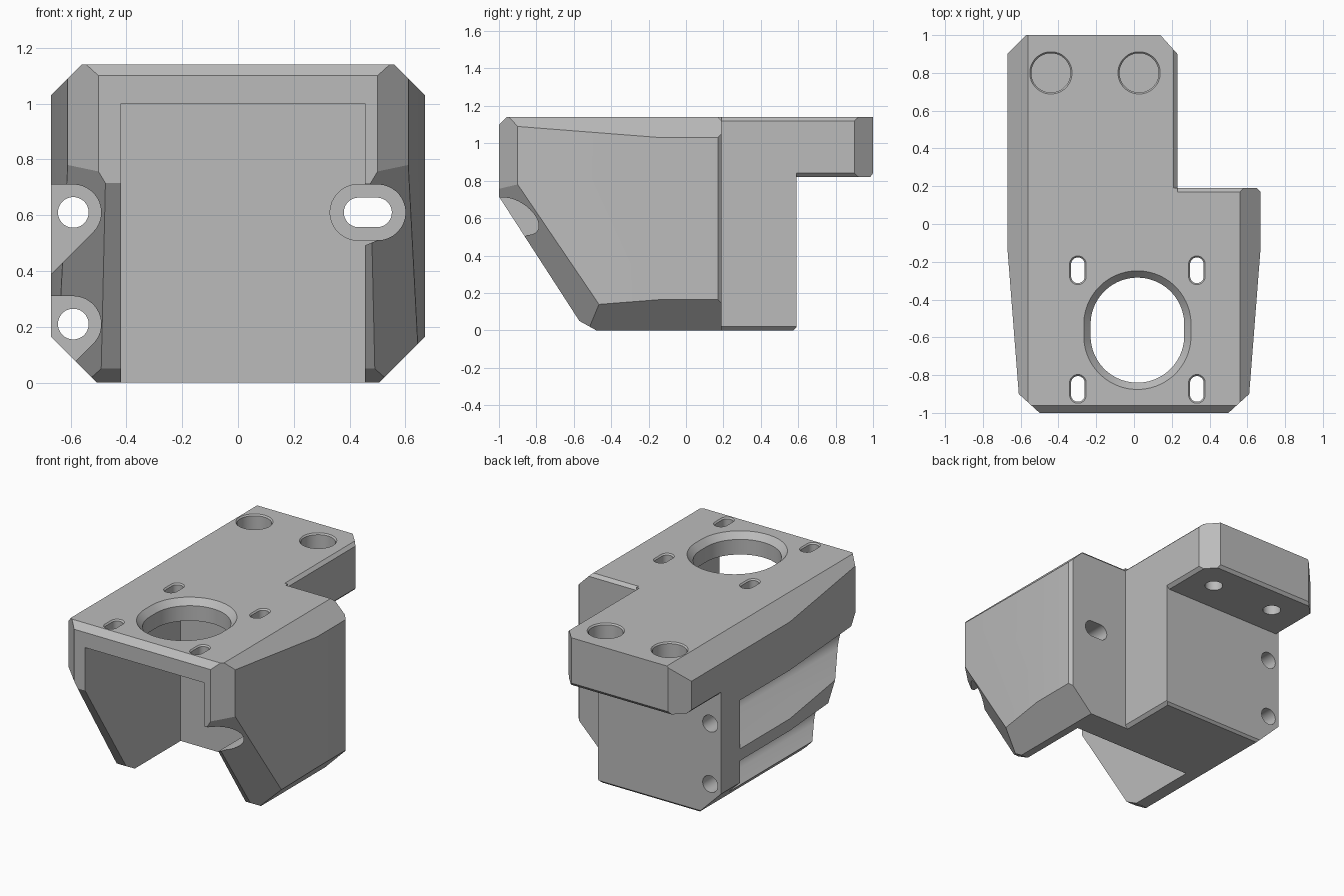
import bpy, bmesh, math
from mathutils import Vector

cube = bpy.data.objects.get("Cube")
if cube:
    bpy.data.objects.remove(cube, do_unlink=True)

grey = bpy.data.materials.new("plain_grey")
grey.use_nodes = True
COLOUR = (0.5, 0.5, 0.5, 1)
grey.diffuse_color = COLOUR
grey.node_tree.nodes["Principled BSDF"].inputs["Base Color"].default_value = COLOUR


def place(axis, p, d):
    return {"x": (d, p[0], p[1]), "y": (p[0], d, p[1]), "z": (p[0], p[1], d)}[axis]


def prism(name, axis, lo, hi, pts, end=None):
    """Solid between outline pts at lo and outline end (default pts) at hi."""
    bm = bmesh.new()
    a = [bm.verts.new(place(axis, p, lo)) for p in pts]
    b = [bm.verts.new(place(axis, p, hi)) for p in (end or pts)]
    bm.faces.new(a)
    bm.faces.new(b[::-1])
    for i in range(len(a)):
        j = (i + 1) % len(a)
        bm.faces.new((a[i], b[i], b[j], a[j]))
    bmesh.ops.recalc_face_normals(bm, faces=bm.faces)
    mesh = bpy.data.meshes.new(name)
    bm.to_mesh(mesh)
    bm.free()
    mesh.materials.append(grey)
    obj = bpy.data.objects.new(name, mesh)
    bpy.context.scene.collection.objects.link(obj)
    return obj


def capsule(cu, cv, r, hu=0, hv=0, n=40):
    pts = []
    for i in range(n):
        a = 2 * math.pi * (i + 0.5) / n
        c, s = math.cos(a), math.sin(a)
        pts.append((cu + r * c + math.copysign(hu, c), cv + r * s + math.copysign(hv, s)))
    return pts


def combine(target, tool, operation="DIFFERENCE"):
    mod = target.modifiers.new("cut", "BOOLEAN")
    mod.operation, mod.solver, mod.object = operation, "EXACT", tool
    bpy.context.view_layer.update()
    bpy.context.view_layer.objects.active = target
    bpy.ops.object.modifier_apply(modifier=mod.name)
    bpy.data.objects.remove(tool, do_unlink=True)


# Body: plan outline, side profile and front outline intersected
body = prism("mount_body", "z", -0.1, 1.3, [
    (-0.5, -1), (0.5, -1), (0.61, -0.9), (0.67, -0.13), (0.67, 0.17), (0.65, 0.19),
    (0.23, 0.19), (0.23, 0.9), (0.14, 1), (-0.57, 1), (-0.67, 0.9), (-0.67, -0.13), (-0.61, -0.9)])
side = prism("side_profile", "x", -1, 1, [
    (-1, 0.715), (-0.57, 0.05), (-0.48, 0), (0.575, 0), (0.59, 0.015), (0.59, 0.82),
    (0.985, 0.82), (1, 0.84), (1, 1.14), (-0.96, 1.14), (-1, 1.1)])
front = prism("front_profile", "y", -1.2, 1.2, [
    (-0.505, 0), (0.505, 0), (0.67, 0.165), (0.67, 1.03), (0.56, 1.14),
    (-0.56, 1.14), (-0.67, 1.03), (-0.67, 0.165)])
combine(body, side, "INTERSECT")
combine(body, front, "INTERSECT")

# Bevelled edges of the sloping front
bm = bmesh.new()
bm.from_mesh(body.data)
for sx in (-1, 1):
    a = Vector((sx * 0.61, -0.9, 0.78))
    b = Vector((sx * 0.64, -0.47, 0.14))
    c = Vector((sx * 0.475, -1, 0.715))
    normal = (b - a).cross(c - a)
    if normal.y > 0:
        normal.negate()
    cut = bmesh.ops.bisect_plane(bm, geom=bm.verts[:] + bm.edges[:] + bm.faces[:],
                                 plane_co=a, plane_no=normal, clear_outer=True)
    edges = [g for g in cut["geom_cut"] if isinstance(g, bmesh.types.BMEdge)]
    bmesh.ops.holes_fill(bm, edges=edges, sides=0)
bmesh.ops.recalc_face_normals(bm, faces=bm.faces)
bm.to_mesh(body.data)
bm.free()

# Fine chamfers on the rear ledge, arm and block
def edge_cut(axis, lo, hi, u, v, du, dv):
    t = 0.02
    combine(body, prism("chamfer", axis, lo, hi, [
        (u - du * t, v + dv * t), (u - du * 2 * t, v + dv * 2 * t), (u + du * t, v + dv * t),
        (u + du * 2 * t, v - dv * 2 * t), (u + du * t, v - dv * 2 * t)][0:1] + [
        (u + du * t, v + dv * t), (u + du * t, v - dv * t * 2), (u, v - dv * t), (u - du * t, v)]))

edge_cut("y", 0.19, 1.1, 0.23, 1.14, 1, 1)
edge_cut("x", 0.23, 0.8, 0.19, 1.14, 1, 1)
edge_cut("y", 0.59, 1.1, 0.23, 0.82, 1, -1)
edge_cut("y", 0.59, 1.1, -0.67, 0.82, -1, -1)
edge_cut("y", 0.19, 0.7, 0.23, 0, 1, -1)

# Motor cavity, open to the front and below
combine(body, prism("cavity", "z", -0.1, 1.0,
                    [(-0.42, -1.2), (0.455, -1.2), (0.455, 0), (-0.42, 0)]))

# Left-hand screw channels with 45 degree lower walls, and their screw holes
R = 0.1
K = R * math.sqrt(0.5)
for z in (0.61, 0.21):
    x = -0.59
    arc = [(x + R * math.cos(t), z + R * math.sin(t))
           for t in [math.radians(-45 + 135 * i / 14) for i in range(15)]]
    combine(body, prism("screw_channel", "y", -1.2, 0.39,
                        arc + [(-0.8, z + R), (-0.8, z - K - (x + K + 0.8))]))
    combine(body, prism("screw_hole", "y", 0.3, 0.7, capsule(x, z, 0.055)))

# Right-hand slotted screw recess
combine(body, prism("recess_wedge", "y", -1.2, 0,
                    [(0.5 + K, 0.61 - K), (0.5, 0.71), (0.4, 0.71), (0.4, 0.51 - K + 0.03)]))
combine(body, prism("slot_recess", "y", -1.2, 0.01, capsule(0.465, 0.61, R, 0.035)))
combine(body, prism("slot_hole", "y", -0.1, 0.3, capsule(0.465, 0.61, 0.053, 0.033)))

# Oval motor opening with a countersunk rim
combine(body, prism("motor_opening", "z", 0.9, 1.2, capsule(0.018, -0.562, 0.248, 0, 0.03, 64)))
combine(body, prism("motor_rim", "z", 1.1, 1.142, capsule(0.018, -0.562, 0.248, 0, 0.03, 64),
                    capsule(0.018, -0.562, 0.286, 0, 0.03, 64)))

# Four adjusting slots around the opening
for sx in (-1, 1):
    for y in (-0.245, -0.873):
        x = 0.018 + sx * 0.315
        inner = capsule(x, y, 0.036, 0, 0.032)
        combine(body, prism("adjust_slot", "z", 0.9, 1.2, inner))
        combine(body, prism("adjust_rim", "z", 1.131, 1.141, inner, capsule(x, y, 0.045, 0, 0.032)))

# Arm counterbores with blind screw holes beneath
for x in (-0.44, 0.027):
    combine(body, prism("counterbore", "z", 1.02, 1.2, capsule(x, 0.8, 0.104)))
    combine(body, prism("counterbore_rim", "z", 1.131, 1.141,
                        capsule(x, 0.8, 0.104), capsule(x, 0.8, 0.113)))
    combine(body, prism("blind_hole", "z", 0.7, 1.0, capsule(x, 0.8, 0.055)))

# Smooth the round holes, keep every hard edge
bpy.ops.object.select_all(action="DESELECT")
body.select_set(True)
bpy.context.view_layer.objects.active = body
bpy.ops.object.shade_smooth_by_angle(angle=math.radians(20))
